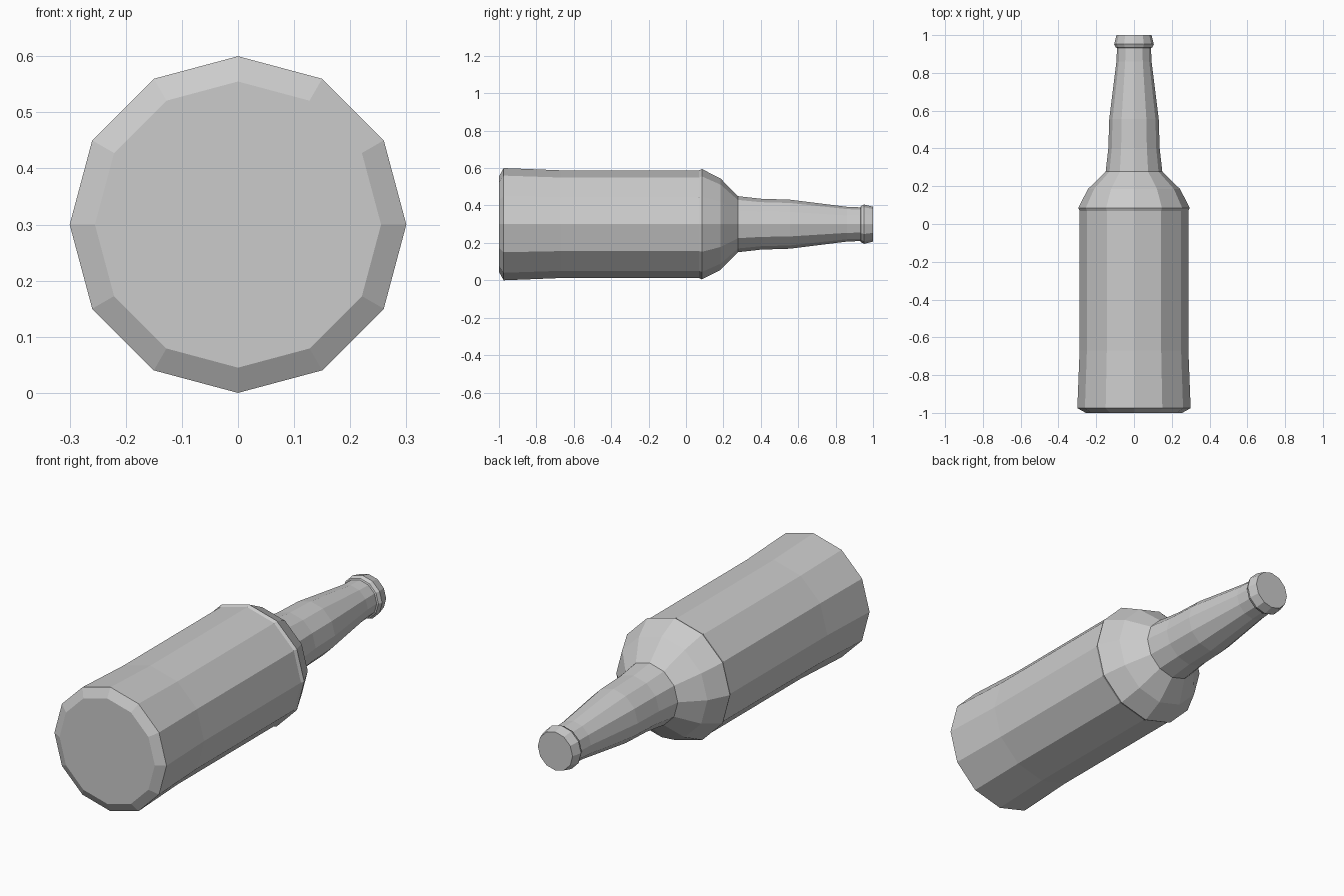
import bpy, bmesh
from math import sin, cos, pi

if "Cube" in bpy.data.objects:
    bpy.data.objects.remove(bpy.data.objects["Cube"])

SIDES = 12
AXIS_Z = 0.30

# Bottle outline from base to mouth: (position along y, radius)
profile = [
    (-1.0, 0.255), (-0.975, 0.30), (-0.67, 0.288), (0.07, 0.288),   # base and body
    (0.085, 0.295), (0.185, 0.244), (0.277, 0.150),                 # shoulder
    (0.40, 0.136), (0.555, 0.131), (0.86, 0.093), (0.932, 0.090),   # neck
    (0.935, 0.097), (0.952, 0.105), (1.0, 0.093),                   # lip
]

# Sweep the outline around the lying bottle's axis
bm = bmesh.new()
rings = [[bm.verts.new((r * cos(2 * pi * i / SIDES), y,
                        AXIS_Z + r * sin(2 * pi * i / SIDES)))
          for i in range(SIDES)] for y, r in profile]
for a, b in zip(rings, rings[1:]):
    for i in range(SIDES):
        j = (i + 1) % SIDES
        bm.faces.new((a[i], a[j], b[j], b[i]))

# Flat base and closed mouth
bm.faces.new(rings[0])
bm.faces.new(rings[-1])
bmesh.ops.recalc_face_normals(bm, faces=bm.faces)

mesh = bpy.data.meshes.new("bottle")
bm.to_mesh(mesh)
bm.free()
bpy.context.collection.objects.link(bpy.data.objects.new("bottle", mesh))
